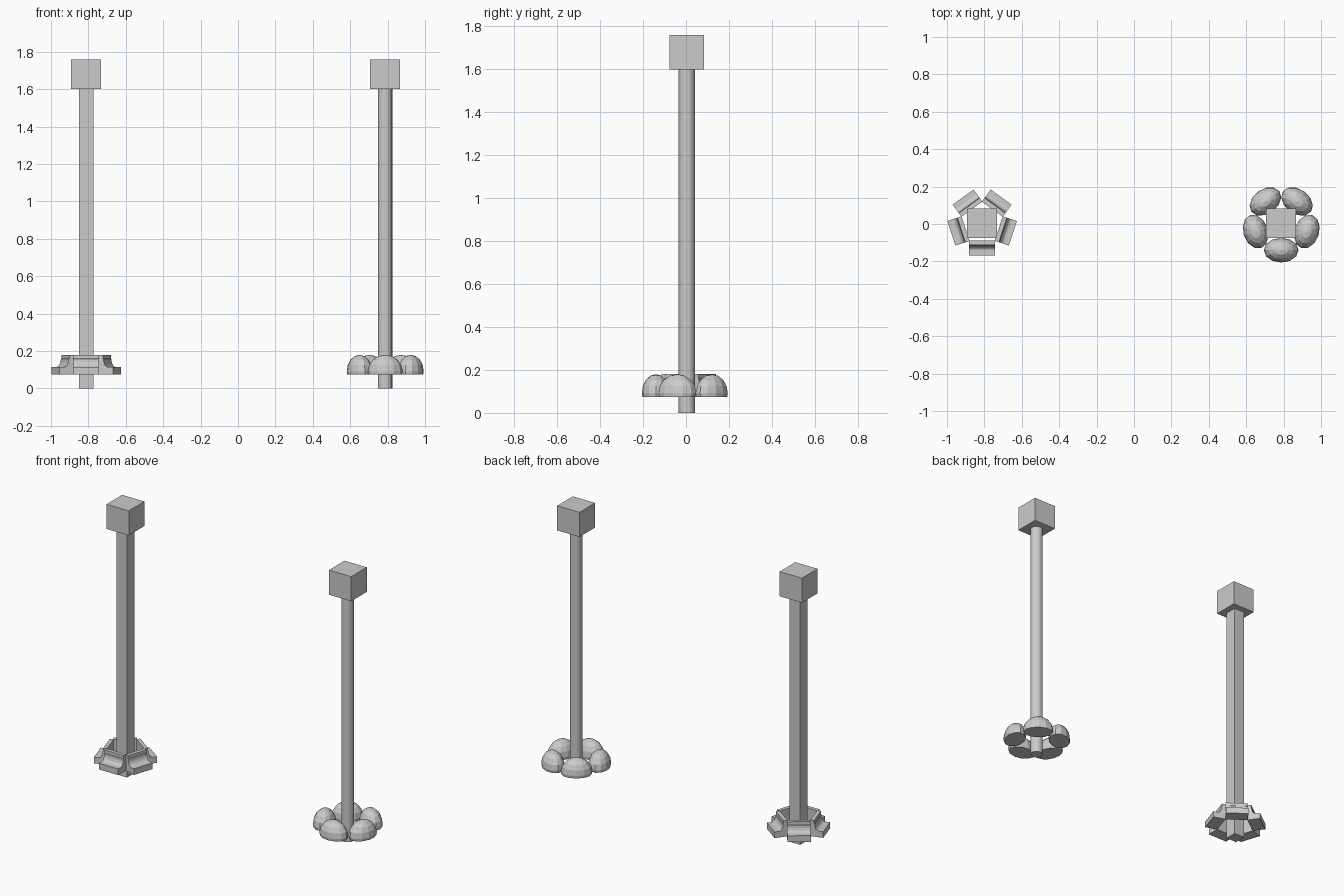
import bpy, bmesh, math
from mathutils import Matrix, Vector

if "Cube" in bpy.data.objects:
    bpy.data.objects.remove(bpy.data.objects["Cube"])

CY = 0.004
LEFT, RIGHT = -0.812, 0.787


def finish(bm, name):
    bmesh.ops.recalc_face_normals(bm, faces=bm.faces)
    me = bpy.data.meshes.new(name)
    bm.to_mesh(me)
    bm.free()
    ob = bpy.data.objects.new(name, me)
    bpy.context.collection.objects.link(ob)
    return ob


def box(name, x, width, z0, z1):
    bm = bmesh.new()
    bmesh.ops.create_cube(bm, size=1, matrix=Matrix.Translation((x, CY, (z0 + z1) / 2))
                          @ Matrix.Diagonal((width, width, z1 - z0, 1)))
    return finish(bm, name)


def ring(name, x, build):
    # five copies turned around the post, the first facing the front
    for i in range(5):
        bm = bmesh.new()
        build(bm)
        m = Matrix.Translation((x, CY, 0)) @ Matrix.Rotation(i * math.tau / 5, 4, 'Z')
        bmesh.ops.transform(bm, matrix=m, verts=bm.verts)
        finish(bm, f"{name}_{i + 1}")


def moulding(bm):
    # cove profile (radius, height) extruded across the block
    prof = [(0.093, 0.075), (0.173, 0.075), (0.173, 0.115), (0.144, 0.115)]
    for k in range(1, 5):
        a = k * math.pi / 8
        prof.append((0.144 - 0.024 * math.sin(a), 0.157 - 0.042 * math.cos(a)))
    prof += [(0.117, 0.16), (0.117, 0.18), (0.093, 0.18)]
    f = bm.faces.new([bm.verts.new((-0.069, -r, z)) for r, z in prof])
    ext = bmesh.ops.extrude_face_region(bm, geom=[f])
    vs = [v for v in ext['geom'] if isinstance(v, bmesh.types.BMVert)]
    bmesh.ops.translate(bm, vec=(0.138, 0, 0), verts=vs)


def dome(bm):
    # faceted ellipsoid cut flat underneath
    m = Matrix.Translation((0, -0.144, 0.092)) @ Matrix.Diagonal((0.093, 0.066, 0.088, 1))
    bmesh.ops.create_uvsphere(bm, u_segments=12, v_segments=8, radius=1, matrix=m)
    cut = bmesh.ops.bisect_plane(bm, geom=bm.verts[:] + bm.edges[:] + bm.faces[:],
                                 plane_co=Vector((0, 0, 0.075)), plane_no=Vector((0, 0, 1)),
                                 clear_inner=True)
    edges = [e for e in cut['geom_cut'] if isinstance(e, bmesh.types.BMEdge)]
    bmesh.ops.contextual_create(bm, geom=edges)


# left post: square with cube cap and moulded collar
box("square_post", LEFT, 0.077, 0, 1.6)
box("square_post_cap", LEFT, 0.16, 1.6, 1.76)
ring("collar_moulding", LEFT, moulding)

# right post: round with cube cap and ring of domes
bm = bmesh.new()
bmesh.ops.create_cone(bm, cap_ends=True, segments=16, radius1=0.038, radius2=0.038, depth=1.6,
                      matrix=Matrix.Translation((RIGHT, CY, 0.8)))
finish(bm, "round_post")
box("round_post_cap", RIGHT, 0.16, 1.6, 1.76)
ring("collar_dome", RIGHT, dome)
